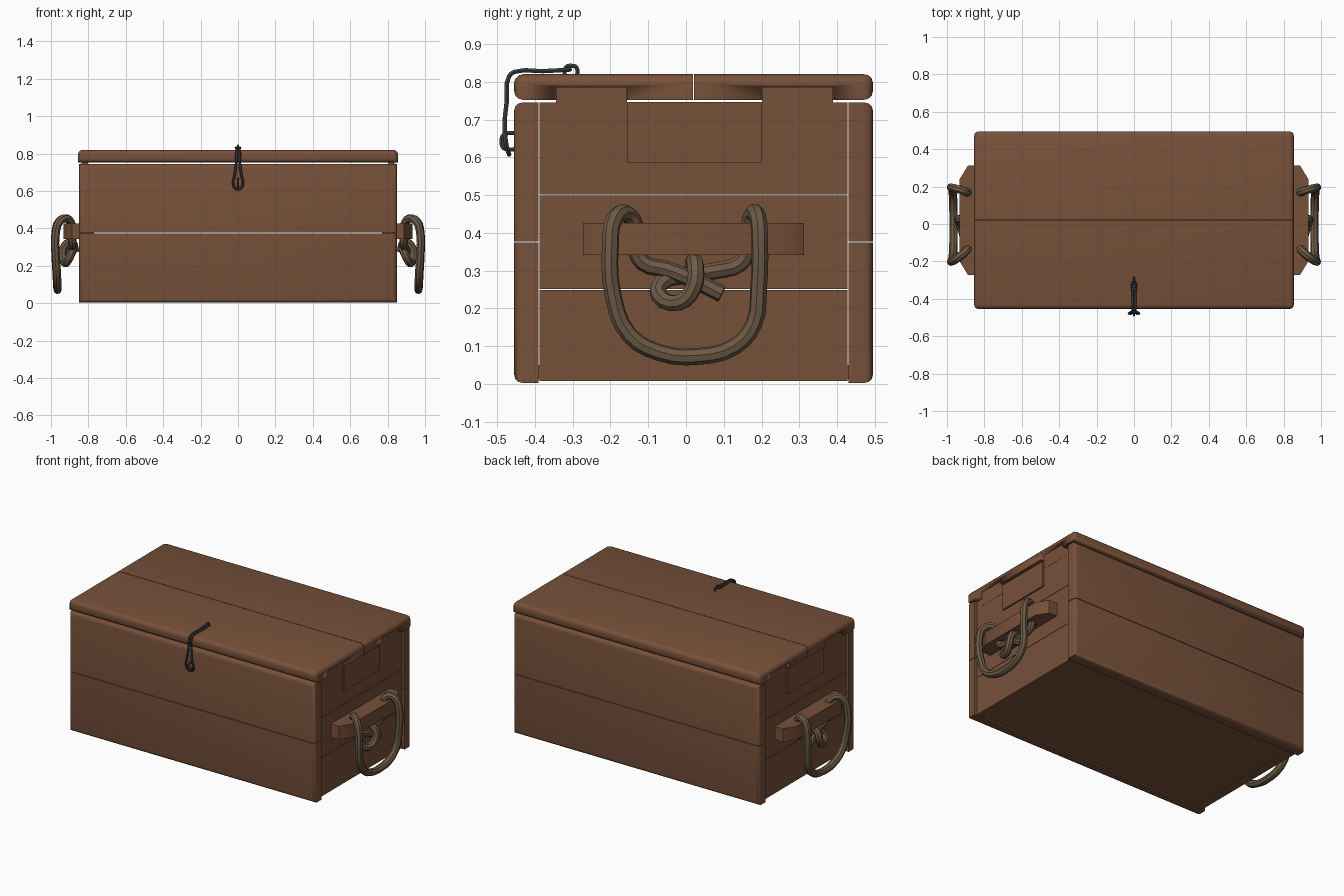
import bpy, bmesh, math
from mathutils import Vector

if "Cube" in bpy.data.objects:
    bpy.data.objects.remove(bpy.data.objects["Cube"])


def material(name, rgb):
    m = bpy.data.materials.new(name)
    m.diffuse_color = (*rgb, 1)
    m.use_nodes = True
    m.node_tree.nodes["Principled BSDF"].inputs["Base Color"].default_value = m.diffuse_color
    return m


wood = material("brown wood", (0.185, 0.082, 0.042))
hemp = material("rope tan", (0.15, 0.102, 0.06))
iron = material("dark iron", (0.05, 0.055, 0.06))


def finish(ob, mat):
    ob.data.materials.clear()
    ob.data.materials.append(mat)
    bpy.ops.object.select_all(action='DESELECT')
    ob.select_set(True)
    bpy.context.view_layer.objects.active = ob
    bpy.ops.object.shade_smooth_by_angle(angle=math.radians(40))
    return ob


def mesh_object(name, bm, mat):
    bmesh.ops.recalc_face_normals(bm, faces=bm.faces)
    me = bpy.data.meshes.new(name)
    bm.to_mesh(me)
    bm.free()
    ob = bpy.data.objects.new(name, me)
    bpy.context.collection.objects.link(ob)
    return finish(ob, mat)


def board(name, lo, hi, rule=None, radius=0.022, mat=wood):
    """Box between two corners; edges whose midpoint satisfies rule are rounded."""
    lo, hi = Vector(lo), Vector(hi)
    bm = bmesh.new()
    bmesh.ops.create_cube(bm, size=1)
    for v in bm.verts:
        v.co = Vector([(lo[i] + hi[i]) / 2 + v.co[i] * (hi[i] - lo[i]) for i in range(3)])
    if rule:
        # sides: -1, 0 or 1 on each axis for the edge midpoint
        def sides(e):
            m = (e.verts[0].co + e.verts[1].co) / 2
            return [round(2 * (m[i] - (lo[i] + hi[i]) / 2) / (hi[i] - lo[i])) for i in range(3)]
        edges = [e for e in bm.edges if rule(*sides(e))]
        bmesh.ops.bevel(bm, geom=edges, offset=radius, segments=3, profile=0.5, affect='EDGES')
    return mesh_object(name, bm, mat)


def prism(name, outline, z0, z1, mat):
    bm = bmesh.new()
    f = bm.faces.new([bm.verts.new((x, y, z0)) for x, y in outline])
    r = bmesh.ops.extrude_face_region(bm, geom=[f])
    bmesh.ops.translate(bm, verts=[g for g in r["geom"] if isinstance(g, bmesh.types.BMVert)],
                        vec=(0, 0, z1 - z0))
    return mesh_object(name, bm, mat)


def tube(name, points, radius, mat, closed=False, res=3, sides=1):
    cu = bpy.data.curves.new(name, 'CURVE')
    cu.dimensions = '3D'
    cu.bevel_depth = radius
    cu.bevel_resolution = sides
    cu.resolution_u = res
    cu.use_fill_caps = True
    sp = cu.splines.new('BEZIER')
    sp.bezier_points.add(len(points) - 1)
    for b, p in zip(sp.bezier_points, points):
        b.co = p
        b.handle_left_type = b.handle_right_type = 'AUTO'
    sp.use_cyclic_u = closed
    ob = bpy.data.objects.new(name, cu)
    bpy.context.collection.objects.link(ob)
    bpy.ops.object.select_all(action='DESELECT')
    ob.select_set(True)
    bpy.context.view_layer.objects.active = ob
    bpy.ops.object.convert(target='MESH')
    return finish(bpy.context.object, mat)


# Front and back planks, rounded on the outer edges
for wall, s, y0, y1 in (("front", -1, -0.455, -0.39), ("back", 1, 0.43, 0.495)):
    board(wall + "_lower_plank", (-0.85, y0, 0.003), (0.85, y1, 0.374),
          lambda x, y, z, s=s: y == s and (z == -1 or x != 0))
    board(wall + "_upper_plank", (-0.85, y0, 0.377), (0.85, y1, 0.745),
          lambda x, y, z, s=s: y == s and (z == 1 or x != 0))

# Floor
board("floor", (-0.83, -0.39, 0.012), (0.83, 0.43, 0.05))

# Lid planks, rounded around the rim, with notches at both ends
lids = [board("lid_front_plank", (-0.855, -0.455, 0.752), (0.855, 0.0185, 0.82),
              lambda x, y, z: y == -1 or (x != 0 and z == 1), 0.024),
        board("lid_back_plank", (-0.855, 0.0215, 0.752), (0.855, 0.495, 0.82),
              lambda x, y, z: y == 1 or (x != 0 and z == 1), 0.024)]
tabs = ((-0.345, -0.155), (0.2, 0.39))
for lid, (ya, yb) in zip(lids, tabs):
    for s in (-1, 1):
        xs = sorted((s * 0.80, s * 0.90))
        cutter = board("notch_cutter", (xs[0], ya, 0.70), (xs[1], yb, 0.787))
        cutter.hide_render = True
        mod = lid.modifiers.new("notch", 'BOOLEAN')
        mod.operation = 'DIFFERENCE'
        mod.object = cutter
        mod.solver = 'EXACT'
        bpy.context.view_layer.objects.active = lid
        bpy.ops.object.modifier_apply(modifier=mod.name)
        bpy.data.objects.remove(cutter)

# Rope path for one end: free end, knot, through the bar, hanging loop, back to the knot
rope = [(0.905, 0.095, 0.238), (0.9, 0.02, 0.275), (0.89, -0.05, 0.303), (0.885, -0.115, 0.322),
        (0.89, -0.135, 0.37), (0.89, -0.135, 0.42), (0.915, -0.16, 0.453), (0.955, -0.19, 0.435),
        (0.975, -0.2, 0.37), (0.972, -0.192, 0.23), (0.967, -0.15, 0.13), (0.965, -0.07, 0.083),
        (0.965, 0.03, 0.073), (0.967, 0.13, 0.1), (0.97, 0.18, 0.16), (0.975, 0.192, 0.25),
        (0.975, 0.195, 0.38), (0.955, 0.19, 0.44), (0.915, 0.178, 0.453), (0.89, 0.168, 0.42),
        (0.89, 0.165, 0.36), (0.885, 0.145, 0.32), (0.885, 0.08, 0.3), (0.88, 0.0, 0.288),
        (0.89, -0.065, 0.268), (0.905, -0.072, 0.235), (0.925, -0.02, 0.215), (0.937, 0.02, 0.255),
        (0.925, 0.026, 0.308), (0.89, 0.02, 0.325), (0.87, 0.02, 0.27)]
bar = [(0.82, -0.272), (0.888, -0.272), (0.932, -0.2), (0.932, 0.24), (0.888, 0.312), (0.82, 0.312)]

# Both ends: planks, tabs, handle bar and rope
for side, s in (("left", -1), ("right", 1)):
    def end_board(name, x0, x1, y0, y1, z0, z1):
        xs = sorted((s * x0, s * x1))
        board(side + name, (xs[0], y0, z0), (xs[1], y1, z1))
    for i, (z0, z1) in enumerate(((0.008, 0.249), (0.251, 0.499), (0.501, 0.745))):
        end_board("_end_plank_%d" % (i + 1), 0.77, 0.832, -0.388, 0.428, z0, z1)
    for i, (ya, yb) in enumerate(tabs):
        end_board("_lid_tab_%d" % (i + 1), 0.802, 0.833, ya + 0.001, yb - 0.001, 0.70, 0.786)
    end_board("_centre_plate", 0.82, 0.842, -0.155, 0.2, 0.585, 0.746)
    prism(side + "_handle_bar", [(s * x, y) for x, y in bar], 0.342, 0.426, wood)
    tube(side + "_rope_handle", [(s * x, y, z) for x, y, z in rope], 0.0225, hemp, sides=2)

# Latch: an elongated wire loop bent over the lid edge
half = [(0.005, -0.31, 0.832), (0.006, -0.38, 0.828), (0.007, -0.45, 0.827), (0.008, -0.468, 0.815),
        (0.01, -0.474, 0.75), (0.017, -0.48, 0.69), (0.025, -0.475, 0.63)]
tube("latch_loop", half + [(0.0, -0.468, 0.608)] + [(-x, y, z) for x, y, z in reversed(half)],
     0.0065, iron, closed=True)

# Staples holding the latch on the lid and on the front
tube("lid_staple", [(0, -0.322, 0.812), (0, -0.318, 0.838), (0, -0.303, 0.842),
                    (0, -0.29, 0.838), (0, -0.288, 0.812)], 0.0065, iron)
tube("front_staple", [(0, -0.445, 0.622), (0, -0.482, 0.624), (0, -0.488, 0.642),
                      (0, -0.482, 0.66), (0, -0.445, 0.664)], 0.0065, iron)
